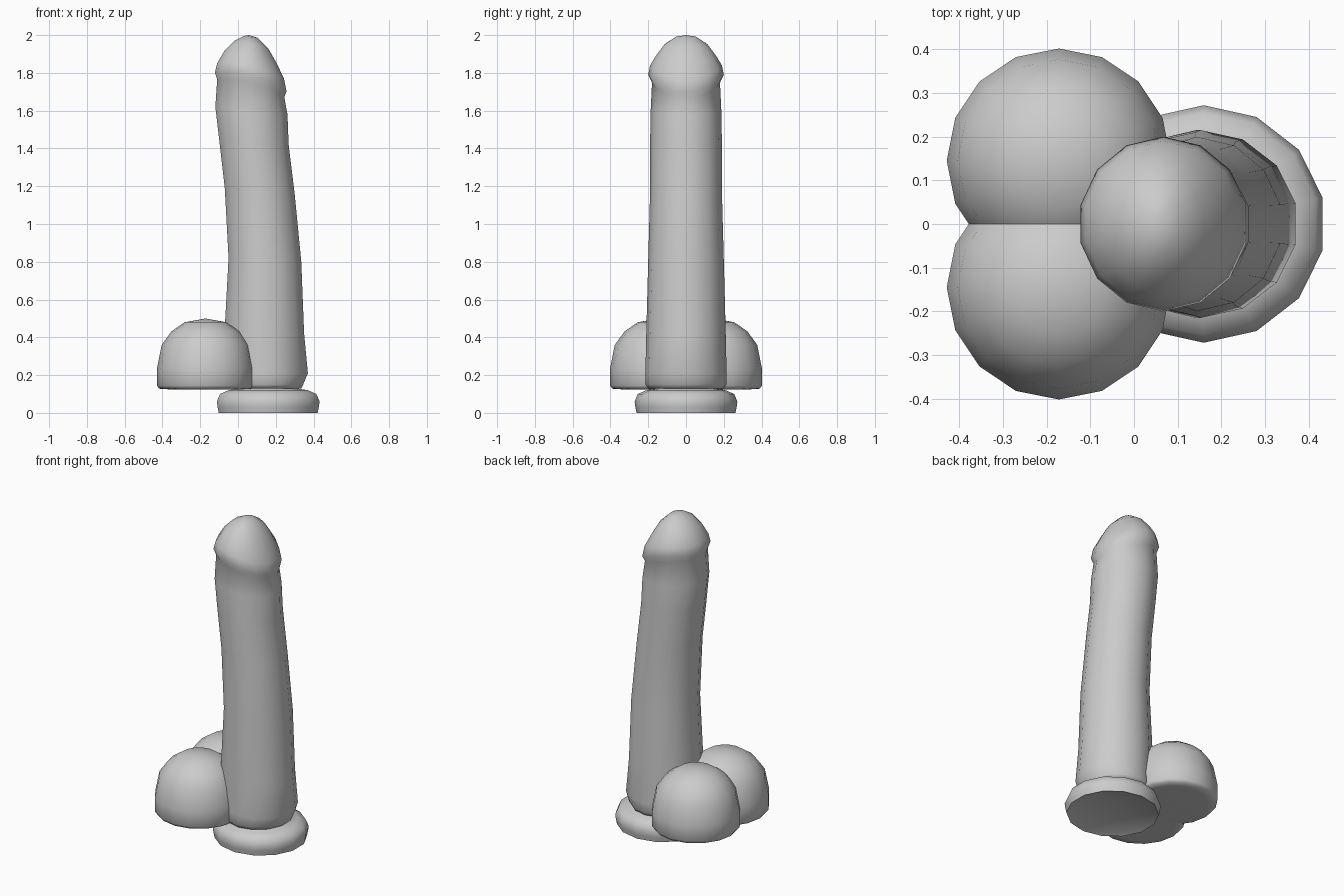
import bpy, bmesh, math

if "Cube" in bpy.data.objects:
    bpy.data.objects.remove(bpy.data.objects["Cube"])

grey = bpy.data.materials.new("plain grey")
grey.diffuse_color = (0.6, 0.6, 0.6, 1)
grey.use_nodes = True
grey.node_tree.nodes["Principled BSDF"].inputs["Base Color"].default_value = grey.diffuse_color


def loft(name, rings, sides, start, bottom, top, angle):
    """Skin rings given as (left x, left z, right x, right z, half depth, side lift, centre y)."""
    bm = bmesh.new()
    loops = []
    flat = max(abs(math.cos(start + math.tau * i / sides)) for i in range(sides))
    for lx, lz, rx, rz, ry, lift, cy in rings:
        loop = []
        for i in range(sides):
            a = start + math.tau * i / sides
            c, s = math.cos(a) / flat, math.sin(a)
            loop.append(bm.verts.new(((lx + rx) / 2 + c * (rx - lx) / 2,
                                      cy + s * ry,
                                      (lz + rz) / 2 + c * (rz - lz) / 2 + lift * s * s)))
        loops.append(loop)
    for lo, hi in zip(loops, loops[1:]):
        for i in range(sides):
            j = (i + 1) % sides
            bm.faces.new((lo[i], lo[j], hi[j], hi[i]))
    b, t = bm.verts.new(bottom), bm.verts.new(top)
    for i in range(sides):
        j = (i + 1) % sides
        bm.faces.new((loops[0][j], loops[0][i], b))
        bm.faces.new((loops[-1][i], loops[-1][j], t))
    bmesh.ops.recalc_face_normals(bm, faces=bm.faces)
    me = bpy.data.meshes.new(name)
    bm.to_mesh(me)
    bm.free()
    me.materials.append(grey)
    ob = bpy.data.objects.new(name, me)
    bpy.context.collection.objects.link(ob)
    bpy.context.view_layer.objects.active = ob
    ob.select_set(True)
    bpy.ops.object.shade_smooth_by_angle(angle=math.radians(angle))
    ob.select_set(False)
    return ob


# curved shaft with a flared, rounded tip
shaft = [
    (-0.04, 0.13, 0.335, 0.13, 0.20, 0, 0),
    (-0.06, 0.15, 0.345, 0.15, 0.215, 0, 0),
    (-0.065, 0.21, 0.37, 0.21, 0.215, 0, 0),
    (-0.07, 0.45, 0.35, 0.42, 0.21, 0, 0),
    (-0.05, 0.82, 0.335, 0.80, 0.20, 0, 0),
    (-0.07, 1.19, 0.30, 1.16, 0.19, 0, 0),
    (-0.10, 1.45, 0.268, 1.42, 0.19, 0, 0),
    (-0.12, 1.62, 0.262, 1.58, 0.187, 0, 0),
    (-0.11, 1.765, 0.245, 1.67, 0.18, 0.03, 0),
    (-0.122, 1.80, 0.257, 1.70, 0.20, 0.04, 0),
    (-0.11, 1.85, 0.243, 1.77, 0.19, 0.03, 0),
    (-0.07, 1.92, 0.20, 1.86, 0.16, 0, 0),
    (-0.02, 1.97, 0.16, 1.93, 0.115, 0, 0),
    (0.03, 1.995, 0.105, 1.985, 0.055, 0, 0),
]
loft("shaft", shaft, 14, math.pi / 2, (0.15, 0, 0.125), (0.06, 0, 2.0), 70)

# suction cup base with a narrow neck and hollow underside
cup = [(0.13, 0.03), (0.23, 0.012), (0.262, 0.0), (0.268, 0.03), (0.272, 0.06),
       (0.255, 0.10), (0.21, 0.12), (0.15, 0.13), (0.14, 0.16)]
loft("suction_base", [(0.16 - r, z, 0.16 + r, z, r, 0, 0) for r, z in cup],
     14, math.pi / 2, (0.16, 0, 0.045), (0.16, 0, 0.16), 70)

# pair of domed lobes
dome = [(0.20, 0.125), (0.245, 0.128), (0.257, 0.145), (0.257, 0.235), (0.232, 0.36),
        (0.18, 0.432), (0.11, 0.48)]
for side, cy in (("front", -0.145), ("back", 0.145)):
    loft(side + "_lobe", [(-0.172 - r, z, -0.172 + r, z, r, 0, cy) for r, z in dome],
         16, 0, (-0.172, cy, 0.125), (-0.172, cy, 0.5), 60)

# soft bridge filling the valley between the lobes
bridge = [(0.10, 0.13), (0.16, 0.16), (0.17, 0.30), (0.13, 0.40), (0.07, 0.435)]
loft("lobe_bridge", [(-0.17 - r, z, -0.14 + r, z, 0.08, 0, 0) for r, z in bridge],
     12, 0, (-0.16, 0, 0.126), (-0.16, 0, 0.44), 60)
